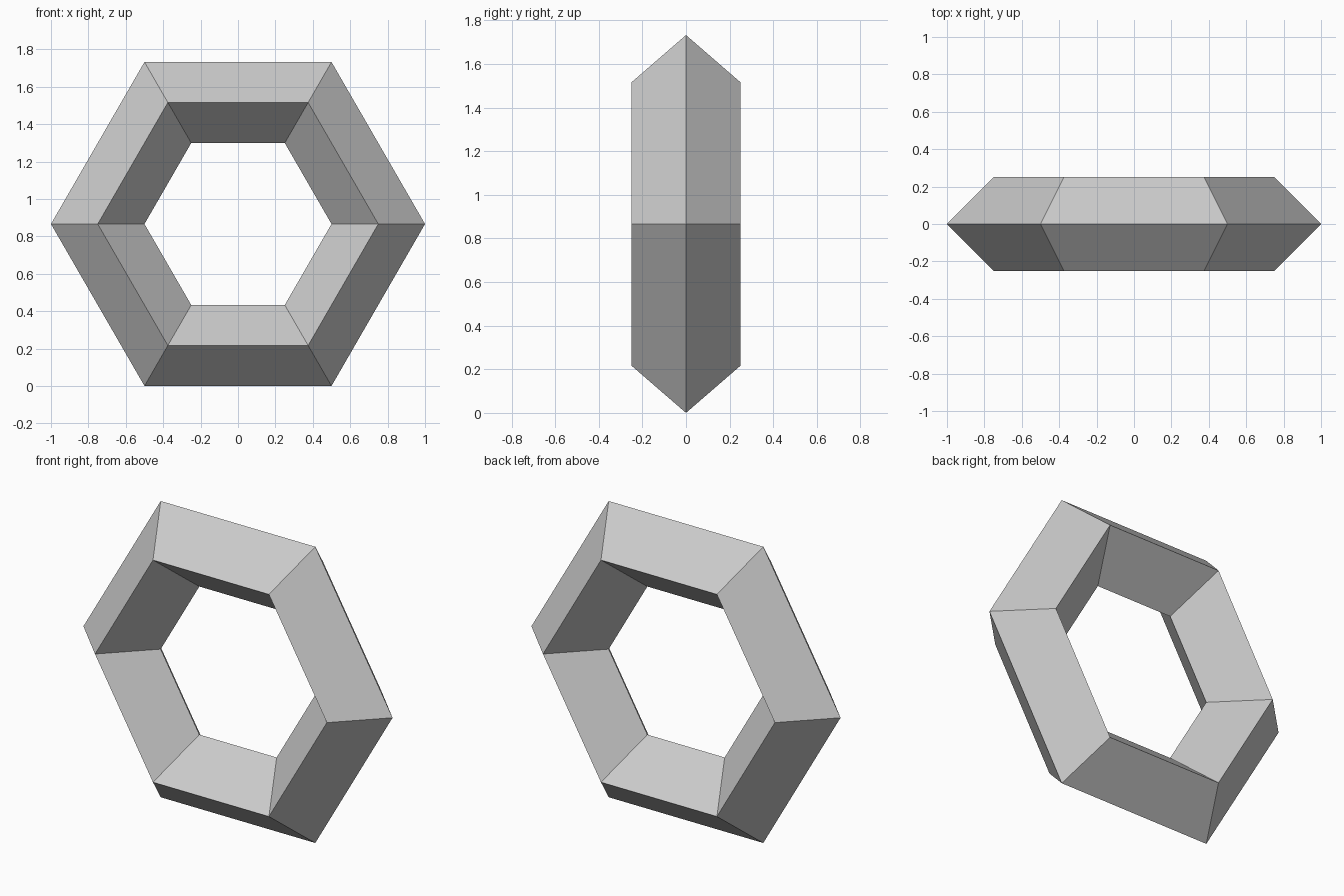
import bpy
import math

if "Cube" in bpy.data.objects:
    bpy.data.objects.remove(bpy.data.objects["Cube"])

# Hexagonal ring with a diamond cross-section, standing upright on one flat edge
major, minor = 0.75, 0.25
height = (major + minor) * math.sin(math.radians(60))

bpy.ops.mesh.primitive_torus_add(
    major_segments=6, minor_segments=4,
    major_radius=major, minor_radius=minor,
    location=(0, 0, height), rotation=(math.pi / 2, 0, 0))
ring = bpy.context.object
ring.name = "hexagonal_ring"
bpy.ops.object.shade_flat()
